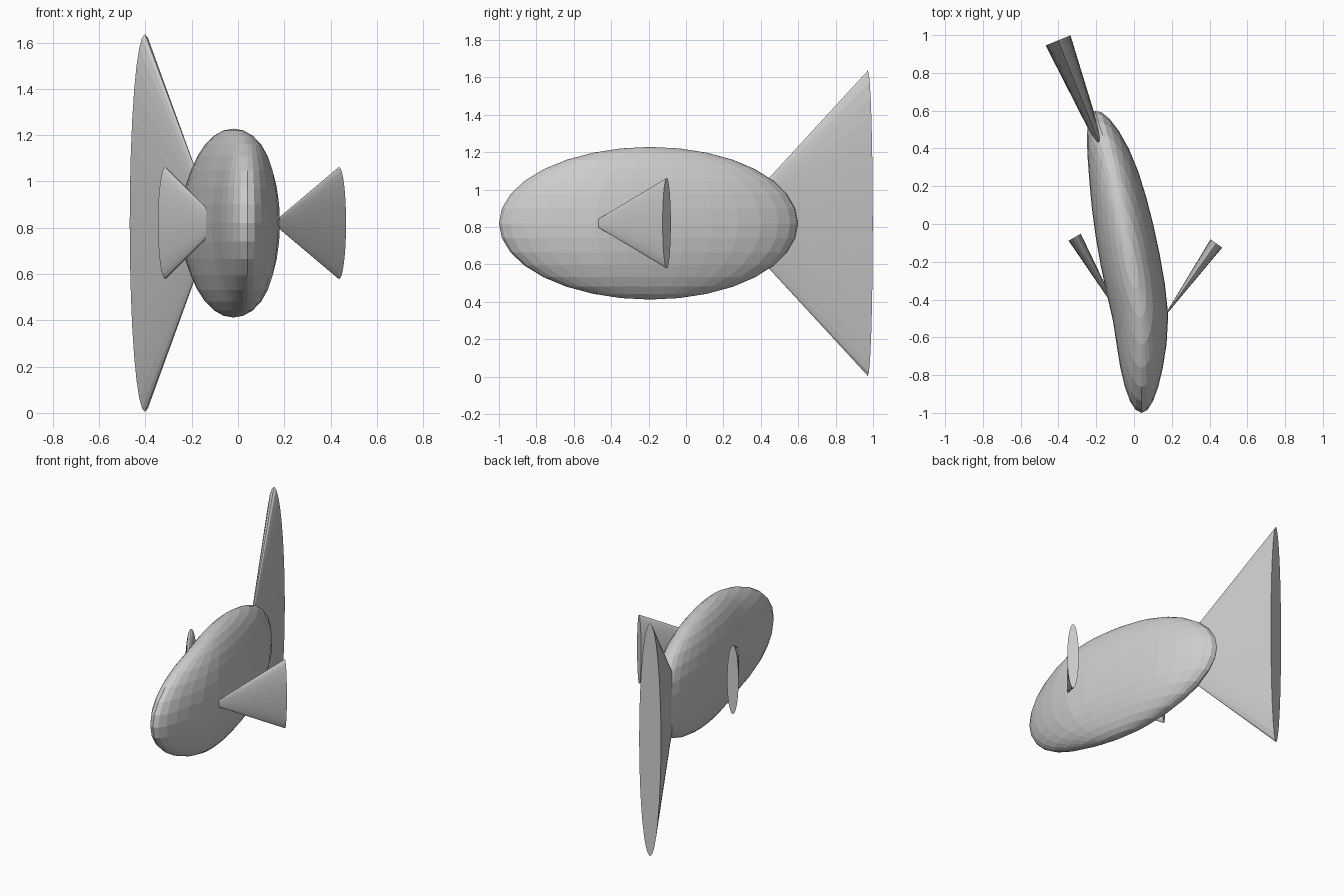
import bpy, bmesh, math
from mathutils import Matrix, Vector

cube = bpy.data.objects.get("Cube")
if cube:
    bpy.data.objects.remove(cube)

grey = bpy.data.materials.new("plain grey")
grey.use_nodes = True
colour = (0.61, 0.61, 0.61, 1)
grey.diffuse_color = colour
grey.node_tree.nodes["Principled BSDF"].inputs["Base Color"].default_value = colour

MID_Z = 0.82


def finish(name, bm):
    mesh = bpy.data.meshes.new(name)
    bm.to_mesh(mesh)
    bm.free()
    mesh.materials.append(grey)
    obj = bpy.data.objects.new(name, mesh)
    bpy.context.collection.objects.link(obj)
    return obj


def fin(name, base_x, base_y, angle, length, half_width, half_height):
    """Flattened cone opening backwards, turned about z by angle degrees."""
    bm = bmesh.new()
    bmesh.ops.create_cone(bm, cap_ends=True, segments=32, radius1=1, radius2=0, depth=1)
    # Base to the origin, apex pointing towards -y
    bmesh.ops.translate(bm, vec=(0, 0, 0.5), verts=bm.verts)
    bmesh.ops.rotate(bm, matrix=Matrix.Rotation(math.pi / 2, 3, 'X'), verts=bm.verts)
    bmesh.ops.scale(bm, vec=(half_width, length, half_height), verts=bm.verts)
    bmesh.ops.rotate(bm, matrix=Matrix.Rotation(math.radians(angle), 3, 'Z'), verts=bm.verts)
    bmesh.ops.translate(bm, vec=(base_x, base_y, MID_Z), verts=bm.verts)
    return finish(name, bm)


def ramp(y, start, end):
    return min(1, max(0, (y - start) / (end - start)))


def spine_turn(y):
    """Turn of the spine: one bend behind the head, one before the tail."""
    return math.radians(11 * ramp(y, -0.6, -0.4) + 7 * ramp(y, 0.2, 0.5))


def spine_point(y, front=-1.0, steps=60):
    point, step = Vector((0.04, front, MID_Z)), (y - front) / steps
    for i in range(steps):
        turn = spine_turn(front + (i + 0.5) * step)
        point += Vector((-math.sin(turn), math.cos(turn), 0)) * step
    return point


# Body: a stretched sphere laid along the bent spine
bm = bmesh.new()
bmesh.ops.create_uvsphere(bm, u_segments=32, v_segments=16, radius=1)
for v in bm.verts:
    y = v.co.y * 0.813 - 0.187
    across = Vector((v.co.x * 0.159, 0, v.co.z * 0.408))
    v.co = spine_point(y) + Matrix.Rotation(spine_turn(y), 3, 'Z') @ across
finish("body", bm)

# Tail and side fins
fin("tail_fin", -0.402, 0.972, 22, 0.81, 0.071, 0.816)
fin("left_fin", 0.436, -0.103, -35.5, 0.495, 0.038, 0.242)
fin("right_fin", -0.314, -0.07, 30, 0.485, 0.037, 0.242)
